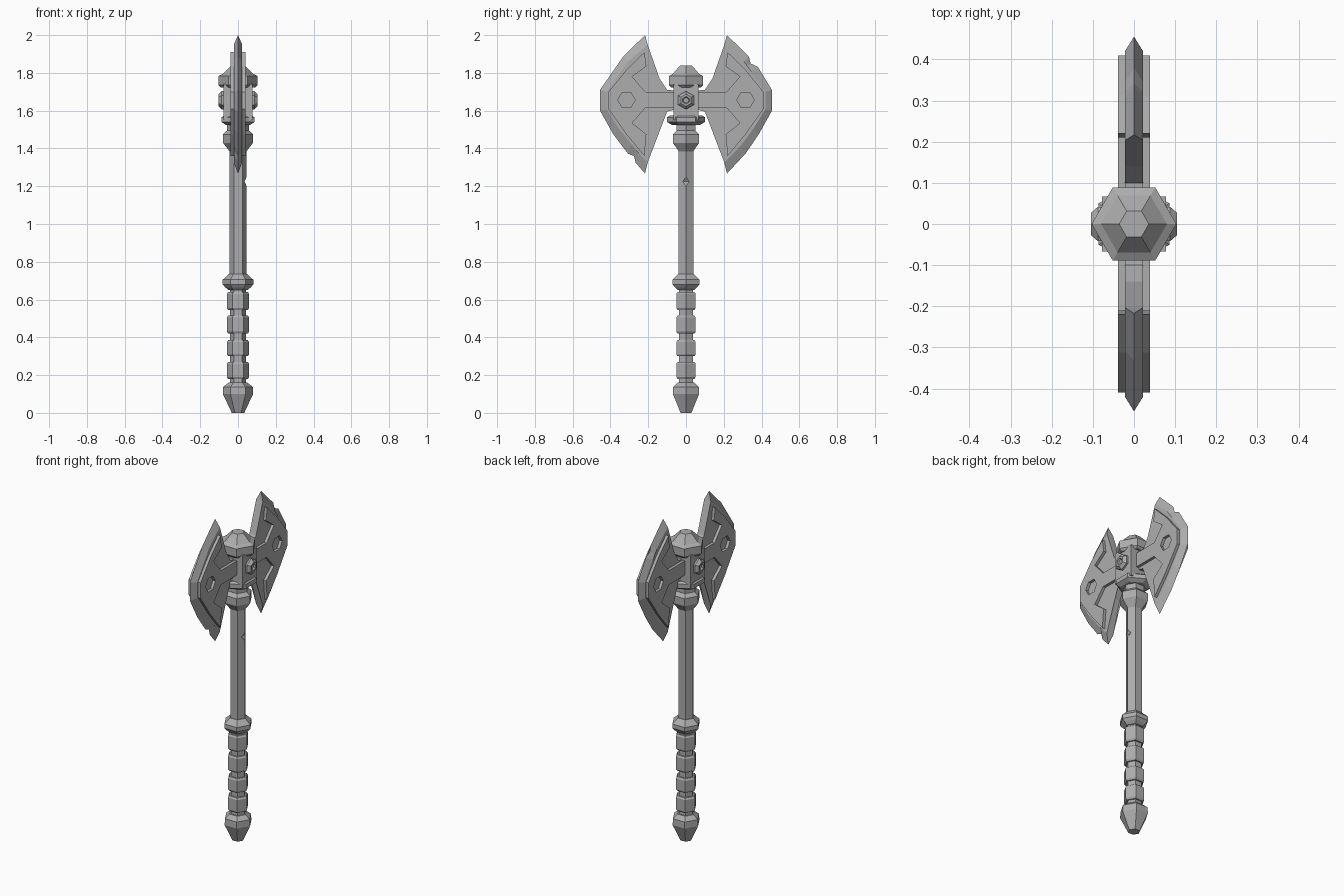
import bpy, bmesh
from math import cos, sin, pi
from mathutils import Matrix

cube = bpy.data.objects.get("Cube")
if cube:
    bpy.data.objects.remove(cube, do_unlink=True)

steel = bpy.data.materials.new("grey steel")
steel.use_nodes = True
GREY = (0.42, 0.42, 0.42, 1)
steel.diffuse_color = GREY
steel.node_tree.nodes["Principled BSDF"].inputs["Base Color"].default_value = GREY


def add_object(name, mesh):
    obj = bpy.data.objects.new(name, mesh)
    bpy.context.scene.collection.objects.link(obj)
    mesh.materials.clear()
    mesh.materials.append(steel)
    return obj


def finish(name, bm):
    bmesh.ops.recalc_face_normals(bm, faces=bm.faces)
    mesh = bpy.data.meshes.new(name)
    bm.to_mesh(mesh)
    bm.free()
    return add_object(name, mesh)


def hex_lathe(name, profile, turn=0.0, matrix=Matrix()):
    """Six-sided solid from (radius, height) pairs."""
    bm = bmesh.new()
    rings = [[bm.verts.new((r * cos(turn + i * pi / 3), r * sin(turn + i * pi / 3), z))
              for i in range(6)] for r, z in profile]
    for a, b in zip(rings, rings[1:]):
        for i in range(6):
            j = (i + 1) % 6
            bm.faces.new((a[i], a[j], b[j], b[i]))
    bm.faces.new(rings[0])
    bm.faces.new(rings[-1])
    bm.transform(matrix)
    return finish(name, bm)


def box(name, center, size):
    bm = bmesh.new()
    bmesh.ops.create_cube(bm, size=1)
    bm.transform(Matrix.Translation(center) @ Matrix.Diagonal((*size, 1)))
    return finish(name, bm)


# Handle
hex_lathe("pommel", [(.033, 0), (.08, .1), (.078, .138), (.05, .16)])
hex_lathe("grip_core", [(.043, .15), (.043, .67)])
for n, (low, high) in enumerate([(.18, .27), (.3, .385), (.42, .515), (.545, .64)]):
    hex_lathe(f"grip_wrap_{n + 1}", [(.052, low), (.059, low + .01), (.059, high - .01), (.052, high)])
hex_lathe("grip_collar", [(.05, .65), (.068, .665), (.081, .68), (.081, .705), (.048, .735)])
shaft = hex_lathe("shaft", [(.045, .7), (.045, 1.45)])
hex_lathe("upper_collar", [(.045, 1.385), (.08, 1.43), (.08, 1.475), (.058, 1.495), (.058, 1.56)])

# Chip in the shaft edge
chip = hex_lathe("chip_cutter", [(.001, -.1), (.025, 0), (.001, .1)],
                 matrix=Matrix.Translation((.056, 0, 1.225)) @ Matrix.Rotation(pi / 2, 4, 'X'))
chip.hide_render = True
chip.hide_viewport = True
cut = shaft.modifiers.new("chip", 'BOOLEAN')
cut.operation = 'DIFFERENCE'
cut.object = chip

# Head socket, flange and cap
box("socket_block", (0, 0, 1.645), (.156, .134, .19))
hex_lathe("socket_flange", [(.075, 1.525), (.1, 1.54), (.1, 1.565), (.085, 1.575)], turn=pi / 6)
hex_lathe("top_cap", [(.09, 1.722), (.103, 1.735), (.103, 1.783), (.08, 1.795), (.036, 1.84)])

# Hexagonal studs with a dimple on both sides
for side, name in ((1, "left"), (-1, "right")):
    hex_lathe(f"{name}_stud", [(.048, .07), (.048, .088), (.032, .104), (.02, .104), (.015, .094)],
              matrix=Matrix.Translation((0, 0, 1.655)) @ Matrix.Rotation(side * pi / 2, 4, 'Y'))

# Blades: each row is an edge point and its bevel point, from upper to lower tip
TOP = [(.217, 2, .203, 1.95), (.333, 1.886, .307, 1.86)]
NICK_TOP = [(.342, 1.85, .322, 1.838), (.38, 1.832, .345, 1.808)]
MIDDLE = [(.455, 1.71, .42, 1.7), (.455, 1.6, .42, 1.607), (.385, 1.475, .357, 1.505)]
NICK_LOW = [(.307, 1.372, .287, 1.42), (.275, 1.36, .262, 1.39), (.267, 1.325, .25, 1.375)]
SMOOTH_LOW = [(.317, 1.375, .29, 1.415)]
LOW = [(.217, 1.267, .203, 1.325)]
BACK = [(.148, 1.52), (.1, 1.595), (.04, 1.61), (.04, 1.705), (.1, 1.71), (.14, 1.77)]
HALF = .022


def blade(name, side, rows):
    bm = bmesh.new()
    edge = [bm.verts.new((0, side * r[0], r[1])) for r in rows]
    sides = []
    for s in (1, -1):
        bevel = [bm.verts.new((s * HALF, side * r[2], r[3])) for r in rows]
        back = [bm.verts.new((s * HALF, side * y, z)) for y, z in BACK]
        bm.faces.new(bevel + back)
        for i in range(len(rows) - 1):
            bm.faces.new((edge[i], edge[i + 1], bevel[i + 1], bevel[i]))
        sides.append([bevel[-1]] + back + [bevel[0]])
    a, b = sides
    for i in range(len(a) - 1):
        bm.faces.new((a[i], a[i + 1], b[i + 1], b[i]))
    bm.faces.new((a[0], b[0], edge[-1]))
    bm.faces.new((a[-1], b[-1], edge[0]))
    bmesh.ops.triangulate(bm, faces=[f for f in bm.faces if len(f.verts) > 4])
    return finish(name, bm)


blade("back_blade", 1, TOP + NICK_TOP + MIDDLE + SMOOTH_LOW + LOW)
blade("front_blade", -1, TOP + MIDDLE + NICK_LOW + LOW)

# Raised crescent panels with an arm to the socket and a hexagonal recess
PANEL = [(.05, 1.7), (.215, 1.7), (.285, 1.78), (.21, 1.835), (.22, 1.91), (.312, 1.82), (.41, 1.7),
         (.41, 1.608), (.312, 1.47), (.22, 1.36), (.21, 1.475), (.285, 1.535), (.215, 1.615), (.05, 1.615)]
RECESS = [(.315 + .046 * cos(i * pi / 3), 1.657 + .046 * sin(i * pi / 3)) for i in range(6)]
for side, name in ((1, "back"), (-1, "front")):
    curve = bpy.data.curves.new("panel_outline", 'CURVE')
    curve.dimensions = '2D'
    curve.fill_mode = 'BOTH'
    curve.extrude = .039
    for outline in (PANEL, RECESS):
        spline = curve.splines.new('POLY')
        spline.points.add(len(outline) - 1)
        spline.use_cyclic_u = True
        for p, (y, z) in zip(spline.points, outline):
            p.co = (side * y, z, 0, 1)
    temp = bpy.data.objects.new("panel_outline", curve)
    bm = bmesh.new()
    mesh = bpy.data.meshes.new_from_object(temp)
    bm.from_mesh(mesh)
    bmesh.ops.remove_doubles(bm, verts=bm.verts, dist=.0001)
    # Local x, y, z become world y, z, x
    bm.transform(Matrix(((0, 0, 1, 0), (1, 0, 0, 0), (0, 1, 0, 0), (0, 0, 0, 1))))
    for f in bm.faces:
        f.smooth = False
    finish(f"{name}_blade_panel", bm)
    bpy.data.objects.remove(temp)
    bpy.data.meshes.remove(mesh)
    bpy.data.curves.remove(curve)
